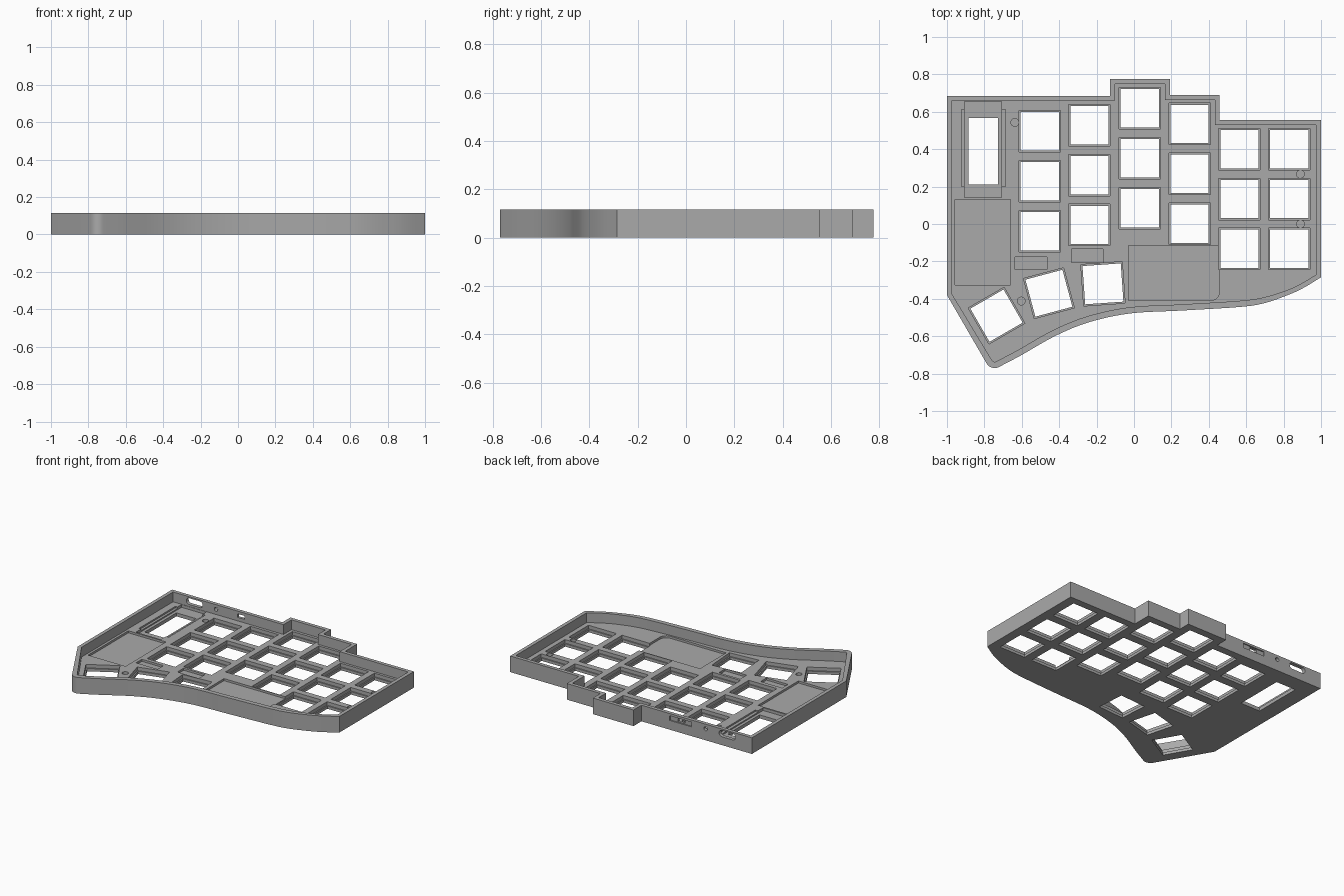
import bpy, bmesh, math
from mathutils import Vector

if "Cube" in bpy.data.objects:
    bpy.data.objects.remove(bpy.data.objects["Cube"])

HEIGHT, FLOOR, PLATE = 0.115, 0.045, 0.02

grey = bpy.data.materials.new("Matte grey")
grey.use_nodes = True
grey.diffuse_color = (0.4, 0.4, 0.4, 1)
grey.node_tree.nodes["Principled BSDF"].inputs["Base Color"].default_value = (0.4, 0.4, 0.4, 1)


def smooth_path(pts, steps=5):
    """Catmull-Rom curve through the points."""
    p = [Vector(q) for q in pts]
    p = [2 * p[0] - p[1]] + p + [2 * p[-1] - p[-2]]
    out = []
    for a, b, c, d in zip(p, p[1:], p[2:], p[3:]):
        for i in range(steps):
            t = i / steps
            out.append(0.5 * (2 * b + (c - a) * t + (2 * a - 5 * b + 4 * c - d) * t * t
                              + (3 * b - a - 3 * c + d) * t ** 3))
    return out + [p[-2]]


def arc(x, y, r, start, end, n):
    angles = [math.radians(start + (end - start) * i / n) for i in range(n + 1)]
    return [Vector((x + r * math.cos(t), y + r * math.sin(t))) for t in angles]


def square(x, y, size, angle=0):
    return arc(x, y, size / math.sqrt(2), angle + 45, angle + 315, 3)


def box(x0, x1, y0, y1):
    return [(x0, y0), (x1, y0), (x1, y1), (x0, y1)]


def stadium(x, y, w, h):
    reach = (w - h) / 2
    return arc(x + reach, y, h / 2, -90, 90, 10) + arc(x - reach, y, h / 2, 90, 270, 10)


def add_prism(bm, pts, z0, z1):
    """Closed vertical prism from a flat outline."""
    low = [bm.verts.new((p[0], p[1], z0)) for p in pts]
    high = [bm.verts.new((p[0], p[1], z1)) for p in pts]
    bm.faces.new(low[::-1])
    bm.faces.new(high)
    for i in range(len(pts)):
        j = (i + 1) % len(pts)
        bm.faces.new((low[i], low[j], high[j], high[i]))


def make_object(name, prisms):
    bm = bmesh.new()
    for pts, z0, z1 in prisms:
        add_prism(bm, pts, z0, z1)
    mesh = bpy.data.meshes.new(name)
    bm.to_mesh(mesh)
    bm.free()
    obj = bpy.data.objects.new(name, mesh)
    bpy.context.collection.objects.link(obj)
    mesh.materials.append(grey)
    return obj


def cut(target, cutter):
    """Subtract the cutter, then discard it; a second solver backs up the first."""
    mod = target.modifiers.new("cut", 'BOOLEAN')
    mod.operation, mod.object = 'DIFFERENCE', cutter
    for solver in ('EXACT', 'MANIFOLD'):
        mod.solver = solver
        depsgraph = bpy.context.evaluated_depsgraph_get()
        result = bpy.data.meshes.new_from_object(target.evaluated_get(depsgraph))
        if len(result.vertices) > len(target.data.vertices):
            target.data = result
            break
    target.modifiers.clear()
    bpy.data.objects.remove(cutter)


# Case outline, anticlockwise from the back left corner
tip = arc(-0.745, -0.72, 0.05, -149.5, -62, 10)
front = smooth_path([(-0.7, -0.753), (-0.6, -0.7), (-0.42, -0.598), (-0.24, -0.525), (-0.02, -0.478),
                     (0.25, -0.463), (0.56, -0.444), (0.69, -0.425), (0.81, -0.385),
                     (0.9, -0.345), (1, -0.285)])
outline = [Vector(p) for p in [(-1, 0.685), (-1, -0.38)]] + tip + front + [Vector(p) for p in [
    (1, 0.555), (0.458, 0.555), (0.458, 0.69), (0.192, 0.69),
    (0.192, 0.775), (-0.128, 0.775), (-0.128, 0.685)]]

# Inner outline by mitred offset, a little thicker along the curved front
inner = []
for i, p in enumerate(outline):
    a = (p - outline[i - 1]).normalized()
    b = (outline[(i + 1) % len(outline)] - p).normalized()
    na, nb = Vector((-a.y, a.x)), Vector((-b.y, b.x))
    thick = 0.026 + 0.007 * min(1, max(0, (-0.38 - p.y) / 0.06))
    inner.append(p + (na + nb) * thick / (1 + na.dot(nb)))

case = make_object("keyboard_case", [(outline, 0, HEIGHT)])
cut(case, make_object("tray_cutter", [(inner, FLOOR, HEIGHT + 0.1)]))

# Key openings: a through hole with a wider relief above the plate
columns = [(-0.503, 0.495), (-0.238, 0.528), (0.03, 0.618), (0.297, 0.535), (0.564, 0.4), (0.83, 0.4)]
keys = [(x, y - 0.2665 * row, 0) for x, y in columns for row in range(3)]
keys += [(-0.735, -0.49, 30), (-0.455, -0.37, 15), (-0.166, -0.32, 4)]
cut(case, make_object("relief_cutter", [(square(x, y, 0.222, a), PLATE, FLOOR + 0.02) for x, y, a in keys]))
cut(case, make_object("key_cutter", [(square(x, y, 0.205, a), -0.1, FLOOR + 0.01) for x, y, a in keys]))

# Battery pocket, front pocket with one rounded corner, and two small pockets
front_pocket = [(-0.03, -0.41)] + arc(0.408, -0.36, 0.05, -90, 0, 6) + [(0.458, -0.115), (-0.03, -0.115)]
pockets = [front_pocket, box(-0.957, -0.66, -0.325, 0.13),
           box(-0.635, -0.465, -0.243, -0.177), box(-0.335, -0.166, -0.205, -0.134)]
cut(case, make_object("pocket_cutter", [(p, 0.03, FLOOR + 0.013) for p in pockets]))

# Screw holes
screws = [(-0.637, 0.543), (0.89, 0.267), (0.89, 0), (-0.603, -0.412)]
cut(case, make_object("screw_cutter", [(arc(x, y, 0.021, 0, 345, 23), 0.012, FLOOR + 0.017) for x, y in screws]))

# Controller bay: two crossing steps around a window
cut(case, make_object("bay_side_cutter", [(box(-0.922, -0.687, 0.2, 0.612), 0.034, FLOOR + 0.021)]))
cut(case, make_object("bay_cutter", [(box(-0.905, -0.708, 0.142, 0.656), 0.025, FLOOR + 0.023)]))
cut(case, make_object("window_cutter", [(box(-0.884, -0.728, 0.21, 0.568), -0.1, FLOOR + 0.019)]))


def cut_back_wall(pts, y0, y1):
    """Cut a shape drawn in x and z through the back wall."""
    cutter = make_object("port_cutter", [(pts, -y1, -y0)])
    cutter.rotation_euler.x = math.pi / 2
    cut(case, cutter)


# Back wall ports and the shallow recess around the switch
cut_back_wall(stadium(-0.805, 0.082, 0.13, 0.045), 0.64, 0.75)
cut_back_wall(arc(-0.635, 0.082, 0.014, 0, 345, 23), 0.64, 0.75)
cut_back_wall(box(-0.465, -0.41, 0.07, 0.095), 0.64, 0.75)
cut_back_wall(box(-0.525, -0.35, 0.066, 0.099), 0.677, 0.75)

# Smooth curved walls with crisp edges
bpy.ops.object.select_all(action='DESELECT')
case.select_set(True)
bpy.context.view_layer.objects.active = case
bpy.ops.object.shade_smooth_by_angle(angle=math.radians(30))
